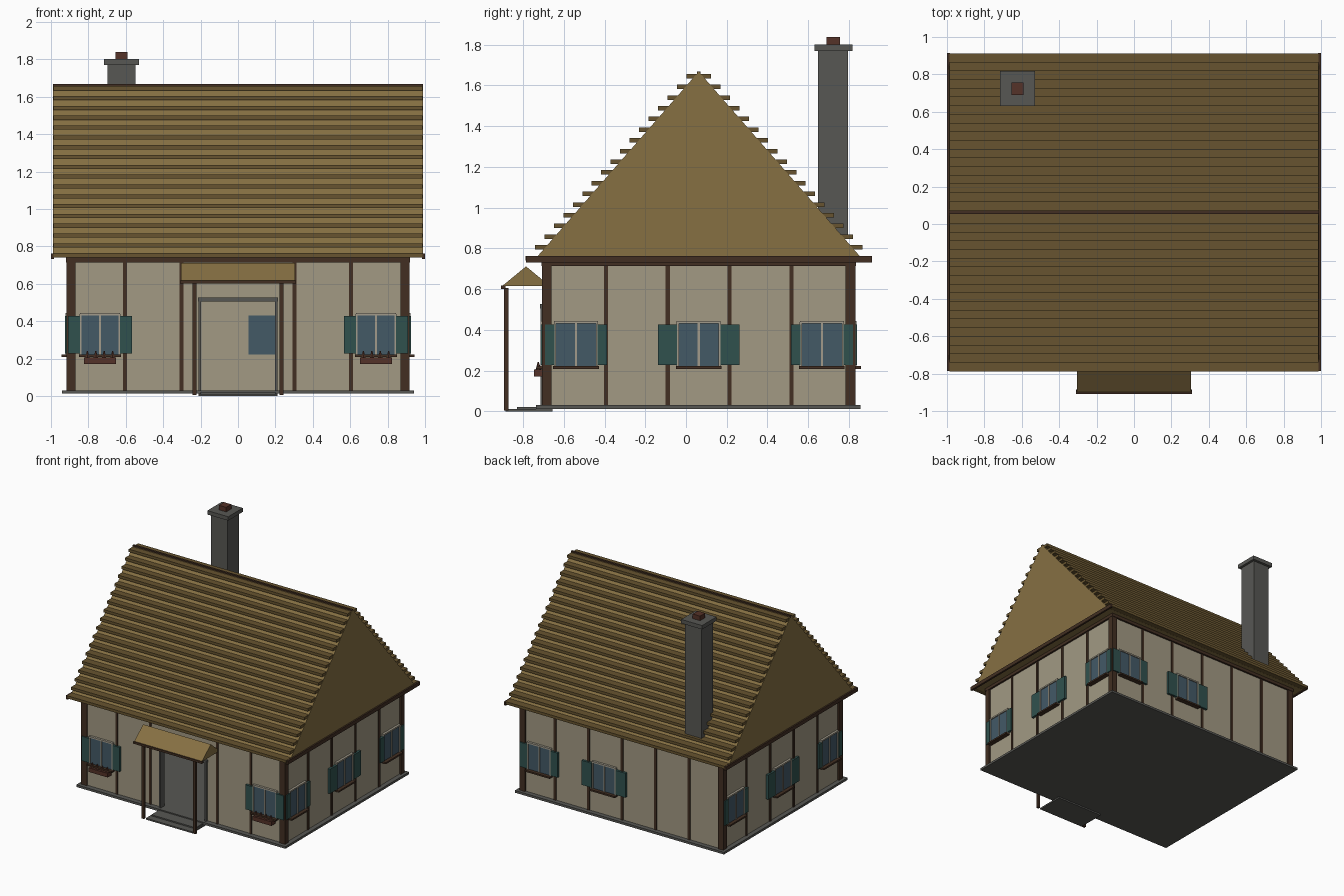
import bpy

if "Cube" in bpy.data.objects:
    bpy.data.objects.remove(bpy.data.objects["Cube"])

MATS = {}
COLORS = {
    "plaster": (0.36, 0.32, 0.228, 1), "timber": (0.054, 0.028, 0.016, 1),
    "thatch": (0.237, 0.16, 0.055, 1), "thatch_dark": (0.135, 0.088, 0.029, 1),
    "stone": (0.096, 0.096, 0.088, 1), "glass": (0.057, 0.10, 0.134, 1),
    "shutter": (0.03, 0.083, 0.076, 1), "frame": (0.36, 0.33, 0.26, 1),
    "clay": (0.09, 0.032, 0.021, 1),
}
for key, col in COLORS.items():
    MATS[key] = bpy.data.materials.new(key)
    MATS[key].diffuse_color = col


def mesh(name, verts, faces, mat):
    me = bpy.data.meshes.new(name)
    me.from_pydata(verts, [], faces)
    me.materials.append(MATS[mat])
    ob = bpy.data.objects.new(name, me)
    bpy.context.collection.objects.link(ob)
    return ob


def box(name, x, y, z, mat):
    (x0, x1), (y0, y1), (z0, z1) = sorted(x), sorted(y), sorted(z)
    v = [(a, b, c) for c in (z0, z1) for a, b in ((x0, y0), (x1, y0), (x1, y1), (x0, y1))]
    f = [(3, 2, 1, 0), (4, 5, 6, 7), (0, 1, 5, 4), (1, 2, 6, 5), (2, 3, 7, 6), (3, 0, 4, 7)]
    return mesh(name, v, f, mat)


def prism(name, hx, yc, hy, z0, z1, mat):
    """Gabled block with its ridge along x."""
    v = [(s * hx, y, z) for s in (-1, 1) for y, z in ((yc - hy, z0), (yc + hy, z0), (yc, z1))]
    return mesh(name, v, [(0, 2, 1), (3, 4, 5), (0, 3, 5, 2), (1, 2, 5, 4), (0, 1, 4, 3)], mat)


# Wall outer faces
WX, Y0, Y1, YC = 0.905, -0.695, 0.82, 0.0625


def on_wall(name, side, u, d, z, mat):
    """Box on a wall: u runs along the wall, d is the distance out from its face."""
    if side == "front":
        return box(name, u, [Y0 - k for k in d], z, mat)
    if side == "back":
        return box(name, u, [Y1 + k for k in d], z, mat)
    s = 1 if side == "right" else -1
    return box(name, [s * (WX + k) for k in d], u, z, mat)


# Plinth and steps
box("plinth", (-0.942, 0.942), (-0.735, 0.857), (0.013, 0.031), "stone")
box("lower_step", (-0.21, 0.21), (-0.885, -0.655), (0, 0.012), "stone")
box("upper_step", (-0.20, 0.20), (-0.83, -0.70), (0.01, 0.022), "stone")

# Walls, with an open doorway in front
T = 0.03
for side in ("left", "right"):
    on_wall(side + "_wall", side, (Y0, Y1), (-T, 0), (0.03, 0.74), "plaster")
on_wall("back_wall", "back", (-WX, WX), (-T, 0), (0.03, 0.74), "plaster")
for s in (-1, 1):
    on_wall("front_wall", "front", (s * 0.2, s * WX), (-T, 0), (0.03, 0.74), "plaster")
on_wall("wall_above_door", "front", (-0.2, 0.2), (-T, 0), (0.51, 0.74), "plaster")

# Timber frame
for s in (-1, 1):
    for y in (Y0, Y1):
        t = -1 if y < 0 else 1
        box("corner_post", (s * 0.868, s * 0.918), (y + t * 0.011, y - t * 0.036), (0.031, 0.74), "timber")
for side in ("front", "back"):
    on_wall(side + "_top_beam", side, (-0.92, 0.92), (-0.03, 0.015), (0.715, 0.747), "timber")
    for i in range(-2, 3):
        if i or side == "back":
            x = i * 0.302
            on_wall(side + "_stud", side, (x - 0.01, x + 0.01), (-0.01, 0.007), (0.031, 0.72), "timber")
for side in ("left", "right"):
    on_wall(side + "_top_beam", side, (Y0 - 0.015, Y1 + 0.015), (-0.03, 0.015), (0.715, 0.747), "timber")
    for i in (-1.5, -0.5, 0.5, 1.5):
        y = YC + i * 0.304
        on_wall(side + "_stud", side, (y - 0.01, y + 0.01), (-0.01, 0.007), (0.031, 0.72), "timber")


def window(side, c, half):
    """Glazed window with a frame, sill and open shutters reaching to +-half."""
    g = 0.098
    on_wall("window_glass", side, (c - g, c + g), (-T - 0.004, 0.01), (0.222, 0.432), "glass")
    for s in (-1, 1):
        on_wall("window_jamb", side, (c + s * g, c + s * (g + 0.011)), (0, 0.018), (0.22, 0.44), "frame")
        on_wall("shutter", side, (c + s * (g + 0.008), c + s * half), (0, 0.02), (0.228, 0.427), "shutter")
    on_wall("window_head", side, (c - g - 0.01, c + g + 0.01), (0, 0.018), (0.432, 0.444), "frame")
    on_wall("window_mullion", side, (c - 0.005, c + 0.005), (0, 0.016), (0.22, 0.432), "frame")
    on_wall("window_sill", side, (c - 0.112, c + 0.112), (0, 0.038), (0.209, 0.222), "timber")


for side in ("left", "right"):
    for c, h in ((-0.54, 0.152), (YC, 0.20), (0.667, 0.152)):
        window(side, c, h)
window("back", 0.155, 0.197)
window("back", 0.74, 0.172)

# Front windows with flower boxes
for c in (-0.738, 0.738):
    window("front", c, 0.172)
    on_wall("flower_box", "front", (c - 0.086, c + 0.086), (0, 0.052), (0.172, 0.205), "clay")
    for i in range(4):
        x = c + (i - 1.5) * 0.045
        bpy.ops.mesh.primitive_cone_add(vertices=6, radius1=0.014, radius2=0.003, depth=0.04,
                                        location=(x, Y0 - 0.03, 0.222))
        bpy.context.object.name = "flower"
        bpy.context.object.data.materials.append(MATS["clay"])

# Door frame
for s in (-1, 1):
    on_wall("door_jamb", "front", (s * 0.197, s * 0.212), (-T, 0.018), (0.012, 0.51), "stone")
on_wall("door_lintel", "front", (-0.215, 0.215), (-T, 0.022), (0.505, 0.527), "stone")

# Porch
prism("porch_roof", 0.305, -0.785, 0.118, 0.615, 0.712, "thatch")
box("porch_eave", (-0.31, 0.31), (-0.908, -0.885), (0.601, 0.618), "timber")
for s in (-1, 1):
    box("porch_post", (s * 0.222, s * 0.243), (-0.893, -0.872), (0.005, 0.606), "timber")

# Main roof with overlapping thatch courses
EZ, AZ, HY = 0.752, 1.668, 0.81
prism("roof", 0.988, YC, HY, EZ - 0.012, AZ, "thatch")
for i in range(18):
    z = 0.753 + i * 0.0525
    off = HY * (AZ - z) / (AZ - EZ) + 0.041
    for s in (-1, 1):
        box("thatch_course", (-0.986, 0.986), (YC + s * off, YC + s * max(off - 0.085, 0)),
            (z - 0.011, z + 0.011), "thatch_dark")
box("ridge_cap", (-0.988, 0.988), (0.054, 0.071), (1.65, 1.669), "timber")
for s in (-1, 1):
    box("gable_trim", (s * 0.984, s * 1.0), (-0.786, 0.914), (0.732, 0.762), "timber")

# Chimney
box("chimney_stack", (-0.697, -0.549), (0.648, 0.796), (0.85, 1.78), "stone")
box("chimney_cap", (-0.717, -0.529), (0.63, 0.817), (1.77, 1.802), "stone")
box("chimney_pot", (-0.656, -0.59), (0.69, 0.756), (1.80, 1.839), "clay")

for m in bpy.data.materials:
    if m.users and not m.is_grease_pencil:
        m.use_nodes = True
        m.node_tree.nodes["Principled BSDF"].inputs["Base Color"].default_value = m.diffuse_color
